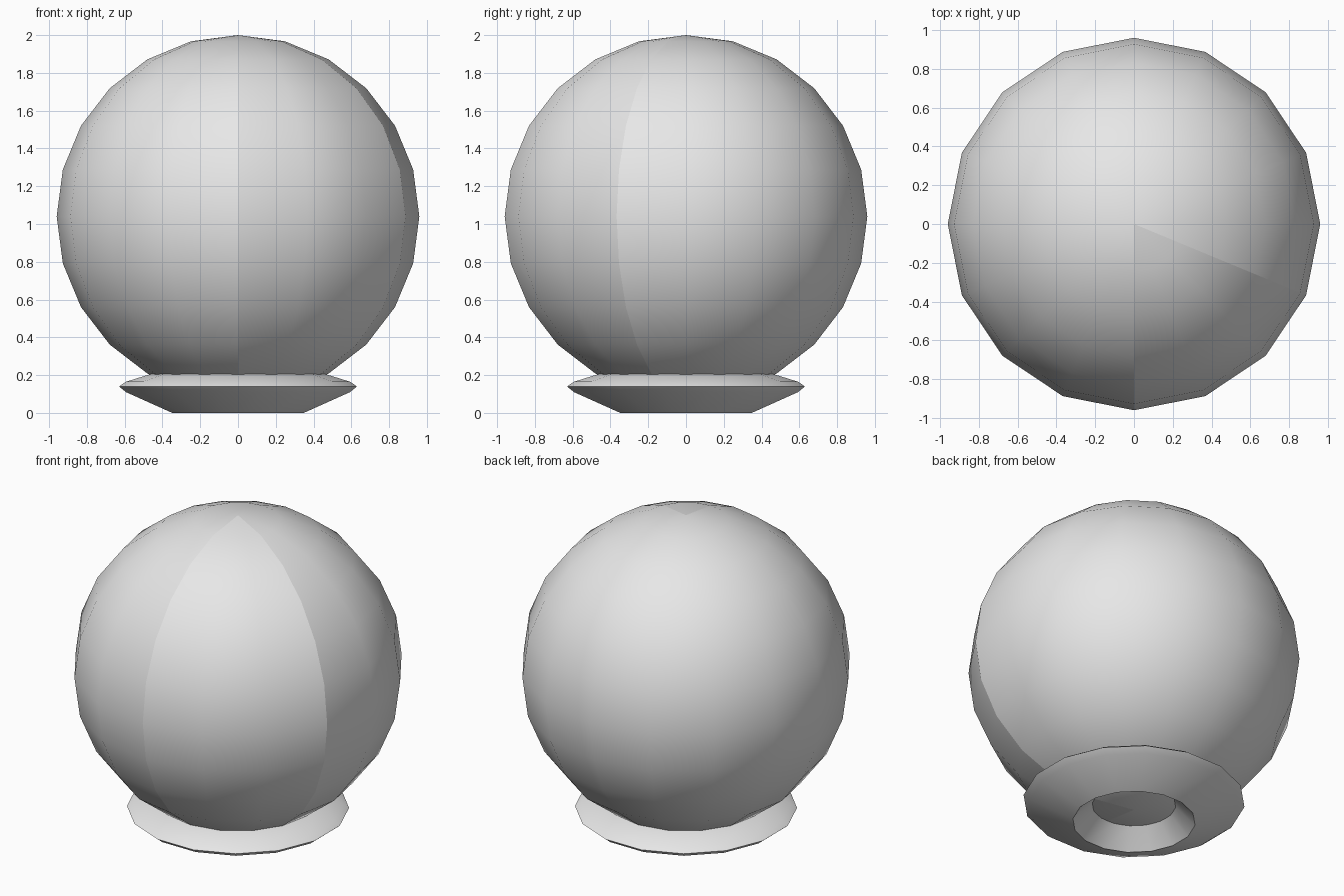
import bpy, bmesh, math
from mathutils import Matrix

cube = bpy.data.objects.get("Cube")
if cube:
    bpy.data.objects.remove(cube, do_unlink=True)

SIDES = 16
STEP = math.tau / SIDES

grey = bpy.data.materials.new("light_grey")
grey.use_nodes = True
grey.diffuse_color = (0.8, 0.8, 0.8, 1)
grey.node_tree.nodes["Principled BSDF"].inputs["Base Color"].default_value = (0.8, 0.8, 0.8, 1)


def add_object(name, bm):
    bmesh.ops.recalc_face_normals(bm, faces=bm.faces)
    for face in bm.faces:
        face.smooth = True
    mesh = bpy.data.meshes.new(name)
    bm.to_mesh(mesh)
    bm.free()
    mesh.materials.append(grey)
    obj = bpy.data.objects.new(name, mesh)
    bpy.context.collection.objects.link(obj)
    return obj


def lathe(profile, start):
    """Spin an (r, z) profile round the z axis."""
    bm = bmesh.new()
    rings = []
    for r, z in profile:
        rings.append([bm.verts.new((r * math.cos(start + i * STEP), r * math.sin(start + i * STEP), z))
                      for i in range(SIDES)])
    for low, high in zip(rings, rings[1:]):
        for i in range(SIDES):
            j = (i + 1) % SIDES
            bm.faces.new((low[i], low[j], high[j], high[i]))
    return bm


# Globe: smooth sphere, with one panel three segments wide set off by sharp seams
bm = bmesh.new()
bmesh.ops.create_uvsphere(bm, u_segments=SIDES, v_segments=12, radius=0.96,
                          matrix=Matrix.Translation((0, 0, 1.04)))
panel = set()
for face in bm.faces:
    centre = face.calc_center_median()
    if -math.pi / 2 < math.atan2(centre.y, centre.x) < -STEP:
        panel.add(face)
for edge in bm.edges:
    if len(panel.intersection(edge.link_faces)) == 1:
        edge.smooth = False
add_object("globe", bm)

# Base: flared collar with a sharp rim and an open middle
collar = [(0.2, 0.15), (0.25, 0.105), (0.355, 0), (0.605, 0.11), (0.642, 0.14),
          (0.605, 0.165), (0.48, 0.203), (0.4, 0.22)]
base = add_object("base_collar", lathe(collar, STEP / 2))
bpy.ops.object.select_all(action="DESELECT")
base.select_set(True)
bpy.context.view_layer.objects.active = base
bpy.ops.object.shade_smooth_by_angle(angle=math.radians(35))
